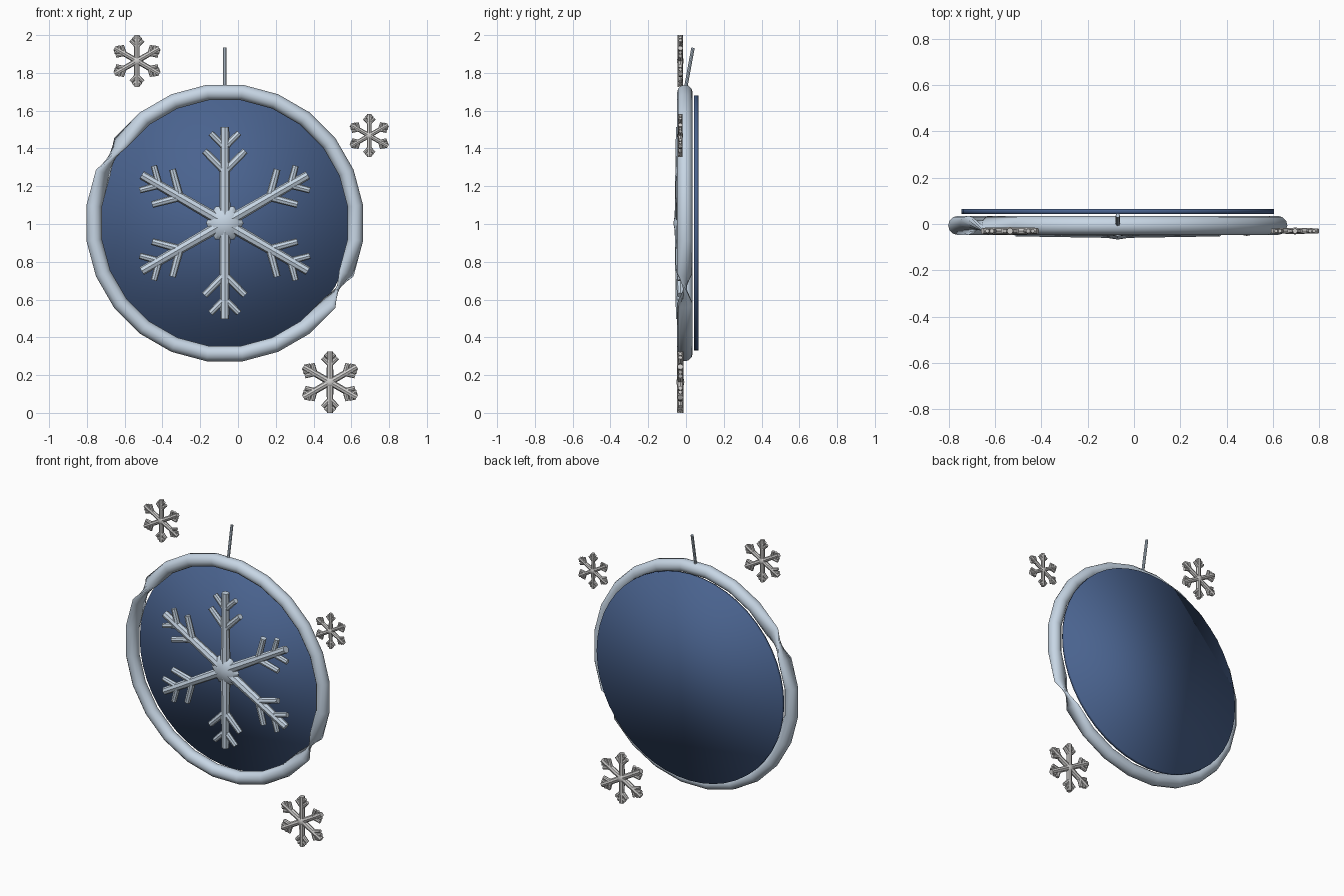
import bpy, bmesh, math
from mathutils import Vector, Matrix

if "Cube" in bpy.data.objects:
    bpy.data.objects.remove(bpy.data.objects["Cube"])

CX, CZ = -0.07, 1.005          # pendant centre


def material(name, rgb):
    m = bpy.data.materials.new(name)
    m.diffuse_color = (*rgb, 1)
    m.use_nodes = True
    m.node_tree.nodes["Principled BSDF"].inputs["Base Color"].default_value = m.diffuse_color
    return m


NAVY = material("navy_blue", (0.068, 0.125, 0.275))
FROST = material("frosty_silver", (0.57, 0.67, 0.78))
SNOW = material("snow_grey", (0.62, 0.61, 0.60))


def finish(bm, name, mat, angle=None):
    bmesh.ops.recalc_face_normals(bm, faces=bm.faces)
    me = bpy.data.meshes.new(name)
    bm.to_mesh(me)
    bm.free()
    me.materials.append(mat)
    ob = bpy.data.objects.new(name, me)
    bpy.context.collection.objects.link(ob)
    for p in me.polygons:
        p.use_smooth = True
    if angle:
        bpy.ops.object.select_all(action='DESELECT')
        ob.select_set(True)
        bpy.context.view_layer.objects.active = ob
        bpy.ops.object.shade_smooth_by_angle(angle=math.radians(angle))
    return ob


def rod(bm, a, b, r1, r2, sides=8):
    a, b = Vector(a), Vector(b)
    d = b - a
    mat = Matrix.Translation((a + b) / 2) @ d.to_track_quat('Z', 'Y').to_matrix().to_4x4()
    bmesh.ops.create_cone(bm, cap_ends=True, segments=sides, radius1=r1, radius2=r2,
                          depth=d.length, matrix=mat)


def snowflake(name, centre, size, arm, twigs, hub, mat):
    """Six arms; twigs are (base, length, radius) fractions of the size."""
    bm = bmesh.new()
    c = Vector(centre)

    def at(angle, r):
        return Vector((math.cos(angle), 0, math.sin(angle))) * r * size

    for k in range(6):
        t = math.radians(90 + 60 * k)
        rod(bm, c, c + at(t, 1), arm[0] * size, arm[1] * size)
        for base, length, rad in twigs:
            for side in (-1, 1):
                p = c + at(t, base)
                rod(bm, p, p + at(t + side * math.pi / 4, length), rad * size, rad * size * 0.85)
    # central boss, pole pointing forward
    seg, rings, radius, depth = hub
    m = (Matrix.Translation(c) @ Matrix.Diagonal((radius, depth, radius, 1))
         @ Matrix.Rotation(math.pi / 2, 4, 'X') @ Matrix.Rotation(math.pi / 2, 4, 'Z'))
    bmesh.ops.create_uvsphere(bm, u_segments=seg, v_segments=rings, radius=1, matrix=m)
    return finish(bm, name, mat, 40)


# backing disc, smooth all over
bm = bmesh.new()
bmesh.ops.create_cone(bm, cap_ends=True, segments=48, radius1=0.674, radius2=0.674, depth=0.022,
                      matrix=Matrix.Translation((CX, 0.054, CZ)) @ Matrix.Rotation(math.pi / 2, 4, 'X'))
finish(bm, "backing_disc", NAVY)

# rim tube, pinched by a twist in two opposite segments
bm = bmesh.new()
N, S = 24, 12
loops = []
for i in range(N):
    t = math.radians(7.5 + 15 * i)
    twist = math.radians(150) if 10 <= i < 22 else 0
    loop = []
    for j in range(S):
        a = math.tau * j / S + twist
        r = 0.697 + 0.041 * math.cos(a)
        loop.append(bm.verts.new((CX + r * math.cos(t), -0.006 + 0.041 * math.sin(a),
                                  CZ + r * math.sin(t))))
    loops.append(loop)
for i in range(N):
    p, q = loops[i], loops[(i + 1) % N]
    for j in range(S):
        k = (j + 1) % S
        bm.faces.new((p[j], p[k], q[k], q[j]))
finish(bm, "rim", FROST)

# hanging wire, leaning back
bm = bmesh.new()
rod(bm, (CX, -0.002, 1.72), (CX, 0.037, 1.933), 0.009, 0.009)
finish(bm, "hanging_wire", FROST, 40)

# large central snowflake
snowflake("large_snowflake", (CX, -0.03, CZ), 0.508, (0.06, 0.046),
          [(0.54, 0.30, 0.042), (0.79, 0.21, 0.038)], (6, 4, 0.1, 0.037), FROST)

# three small snowflakes around the rim
for i, (x, z, size) in enumerate([(-0.535, 1.863, 0.137), (0.695, 1.468, 0.114), (0.487, 0.163, 0.163)]):
    snowflake(f"small_snowflake_{i + 1}", (x, -0.03, z), size, (0.11, 0.1),
              [(0.56, 0.34, 0.085), (0.76, 0.22, 0.075)], (12, 8, 0.19 * size, 0.13 * size), SNOW)
